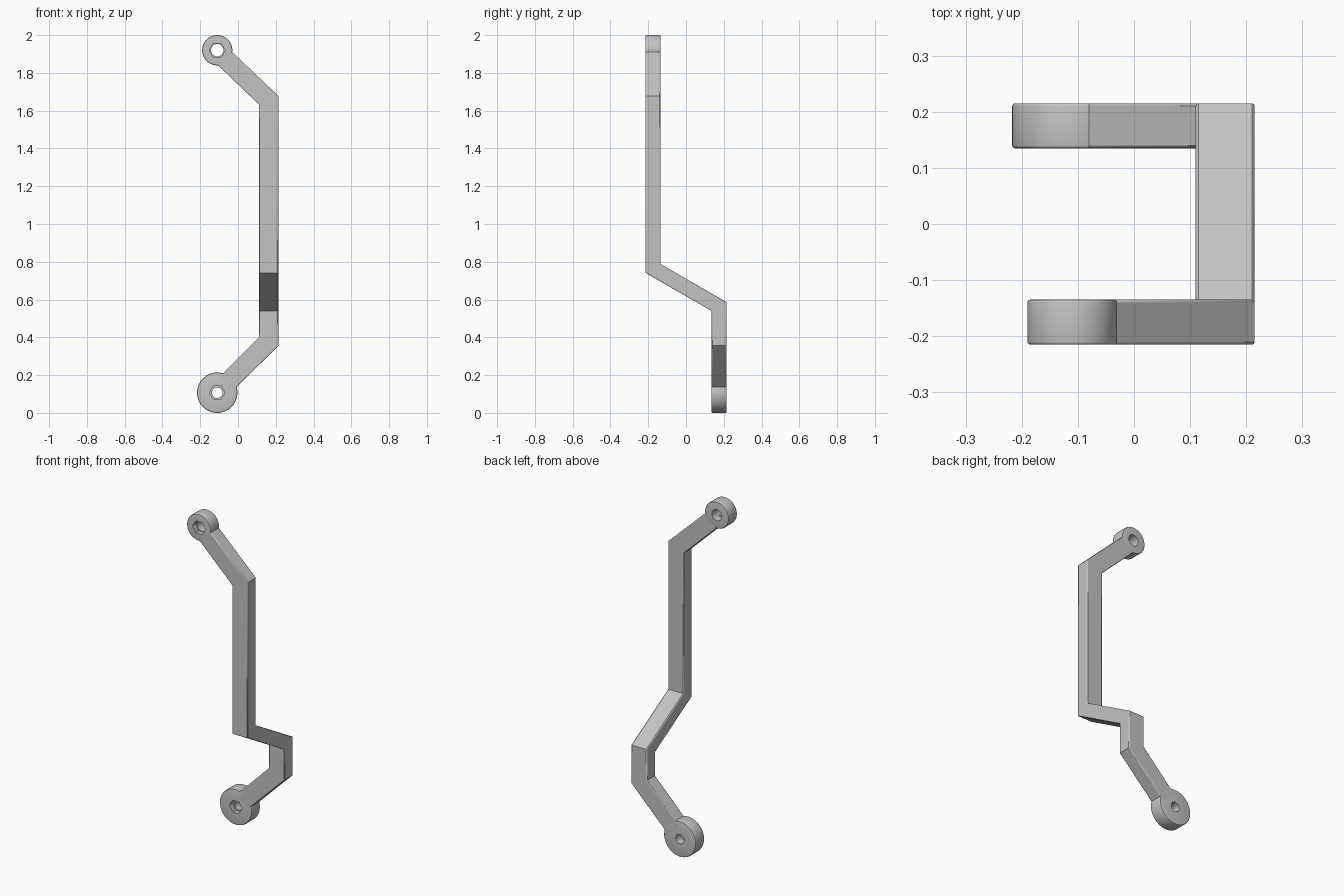
import bpy, bmesh, math
from mathutils import Vector

cube = bpy.data.objects.get("Cube")
if cube:
    bpy.data.objects.remove(cube, do_unlink=True)

grey = bpy.data.materials.new("plain grey")
grey.use_nodes = True
grey.diffuse_color = (0.55, 0.55, 0.55, 1)
bsdf = next(n for n in grey.node_tree.nodes if n.type == 'BSDF_PRINCIPLED')
bsdf.inputs["Base Color"].default_value = grey.diffuse_color

HALF = 0.04      # half the thickness front to back
EDGE = 0.005     # rounding of the edges
EYE_X = -0.11
FRONT_Y, BACK_Y = -0.175, 0.175


def skin(name, loops, closed):
    """Join equal-length loops of points with quads; cap the ends if open."""
    bm = bmesh.new()
    rows = [[bm.verts.new(p) for p in loop] for loop in loops]
    pairs = list(zip(rows, rows[1:])) + ([(rows[-1], rows[0])] if closed else [])
    for a, b in pairs:
        for i in range(len(a)):
            j = (i + 1) % len(a)
            bm.faces.new((a[i], a[j], b[j], b[i]))
    if not closed:
        bm.faces.new(rows[0])
        bm.faces.new(rows[-1])
    bmesh.ops.recalc_face_normals(bm, faces=bm.faces)
    mesh = bpy.data.meshes.new(name)
    bm.to_mesh(mesh)
    bm.free()
    mesh.materials.append(grey)
    obj = bpy.data.objects.new(name, mesh)
    bpy.context.collection.objects.link(obj)
    return obj


def smooth(obj):
    bpy.ops.object.select_all(action='DESELECT')
    obj.select_set(True)
    bpy.context.view_layer.objects.active = obj
    bpy.ops.object.shade_smooth_by_angle(angle=math.radians(30))


def section(x, y, z, half_x, slope_x=0, slope_y=0):
    """Mitred cross-section of the bar, tilted along x or y."""
    corners = ((-1, -1), (1, -1), (1, 1), (-1, 1))
    return [Vector((x + sx * half_x, y + sy * HALF,
                    z + sx * half_x * slope_x + sy * HALF * slope_y))
            for sx, sy in corners]


def eye(name, y, z, radius, hex_radius, bore):
    """Round end with a hexagonal pocket in front and a bore right through."""
    count, pocket = 72, -0.01

    def loop(r, dy, hexagonal=False):
        points = []
        for i in range(count):
            a = math.tau * i / count
            k = r
            if hexagonal:
                k *= math.cos(math.pi / 6) / math.cos(a % (math.pi / 3) - math.pi / 6)
            points.append((EYE_X + k * math.cos(a), y + dy, z + k * math.sin(a)))
        return points

    rim = []
    for i in range(4):
        t = math.pi / 2 * i / 3
        rim.append((radius - EDGE + EDGE * math.sin(t),
                    HALF - EDGE + EDGE * math.cos(t)))
    loops = [loop(r, -d) for r, d in rim] + [loop(r, d) for r, d in reversed(rim)]
    loops += [loop(bore, HALF), loop(bore, pocket),
              loop(hex_radius, pocket, True), loop(hex_radius, -HALF, True)]
    smooth(skin(name, loops, True))


# Bent bar: mitred sections from the upper eye down to the lower eye
bar_x, half_x, end_x = 0.1625, 0.0525, 0.0364
bend, jog = math.tan(math.pi / 8), math.tan(math.pi / 6)
bar = skin("bent_bar", [
    section(EYE_X + 0.039, FRONT_Y, 1.878, end_x, slope_x=1),
    section(bar_x, FRONT_Y, 1.655, half_x, slope_x=bend),
    section(bar_x, FRONT_Y, 0.765, half_x, slope_y=jog),
    section(bar_x, BACK_Y, 0.563, half_x, slope_y=jog),
    section(bar_x, BACK_Y, 0.378, half_x, slope_x=-bend),
    section(EYE_X + 0.039, BACK_Y, 0.146, end_x, slope_x=-1),
], False)
bevel = bar.modifiers.new("soft_edges", 'BEVEL')
bevel.width = EDGE
bevel.segments = 2
bevel.limit_method = 'ANGLE'
bevel.angle_limit = math.radians(65)
smooth(bar)

# Round ends
eye("upper_eye", FRONT_Y, 1.92, 0.08, 0.042, 0.033)
eye("lower_eye", BACK_Y, 0.107, 0.107, 0.041, 0.028)
